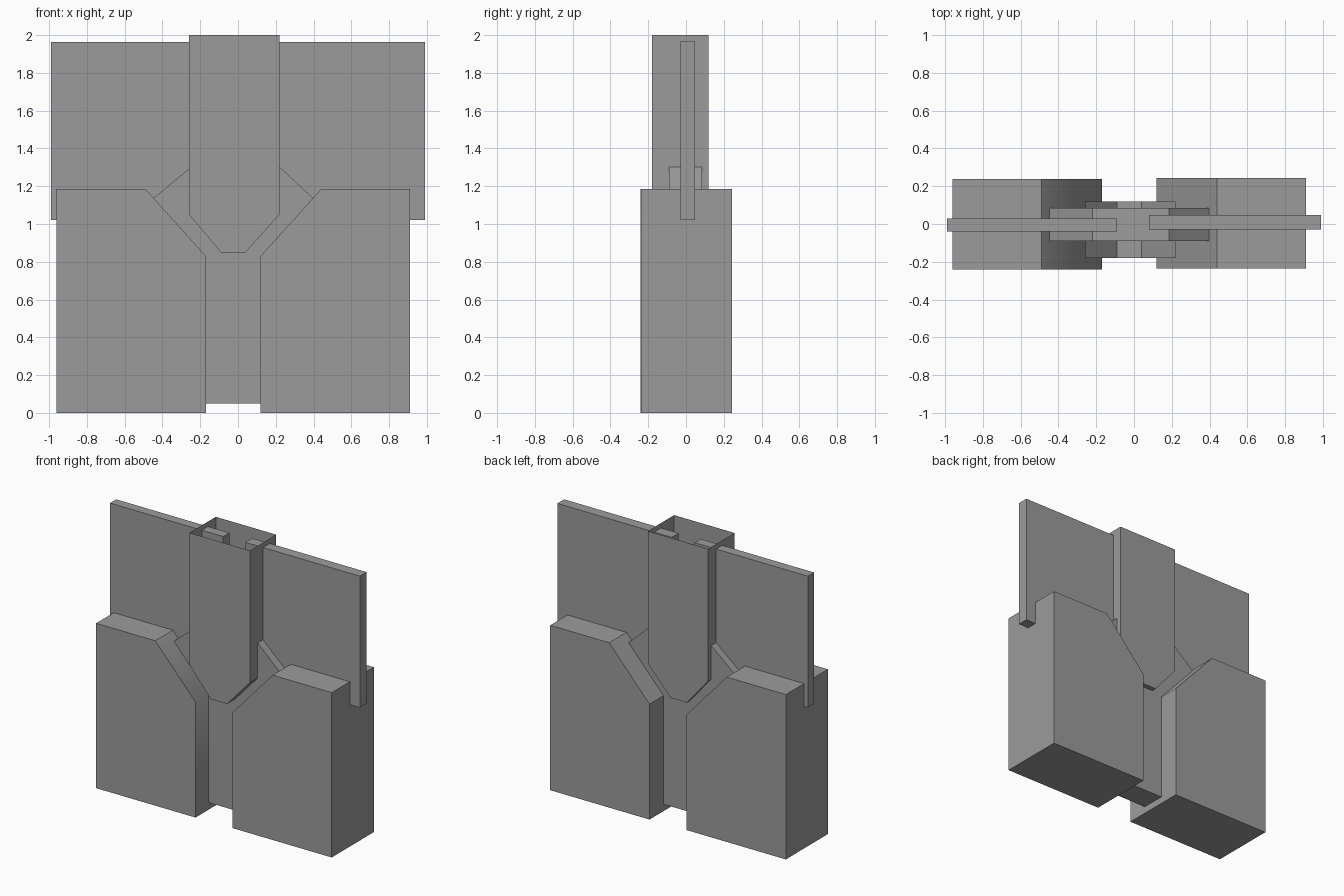
import bpy, bmesh

cube = bpy.data.objects.get("Cube")
if cube:
    bpy.data.objects.remove(cube, do_unlink=True)

grey = bpy.data.materials.new("mid_grey")
grey.use_nodes = True
colour = (0.33, 0.33, 0.33, 1.0)
grey.diffuse_color = colour
bsdf = next(n for n in grey.node_tree.nodes if n.type == 'BSDF_PRINCIPLED')
bsdf.inputs["Base Color"].default_value = colour


def prism(name, profile, y0, y1, open_sides=(), smooth_sides=()):
    """Extrude an (x, z) outline from y0 to y1; side i joins points i and i+1."""
    bm = bmesh.new()
    front = [bm.verts.new((x, y0, z)) for x, z in profile]
    back = [bm.verts.new((x, y1, z)) for x, z in profile]
    bm.faces.new(front)
    bm.faces.new(back[::-1])
    n = len(profile)
    for i in range(n):
        if i in open_sides:
            continue
        j = (i + 1) % n
        face = bm.faces.new((front[j], front[i], back[i], back[j]))
        face.smooth = i in smooth_sides
    mesh = bpy.data.meshes.new(name)
    bm.to_mesh(mesh)
    bm.free()
    mesh.materials.append(grey)
    obj = bpy.data.objects.new(name, mesh)
    bpy.context.collection.objects.link(obj)
    return obj


# Lower blocks with a chamfered inner shoulder (outlines run anticlockwise)
prism("right_block",
      [(-0.96, 0), (-0.17, 0), (-0.17, 0.83), (-0.49, 1.185), (-0.96, 1.185)],
      -0.24, 0.237, smooth_sides=(1, 2))
prism("left_block",
      [(0.12, 0), (0.91, 0), (0.91, 1.185), (0.44, 1.185), (0.12, 0.83)],
      -0.235, 0.243)

# Inner core: stem between the blocks, widening into shoulders
prism("core",
      [(-0.20, 0.05), (0.15, 0.05), (0.15, 0.84), (0.405, 1.13),
       (0.185, 1.335), (-0.22, 1.325), (-0.45, 1.135), (-0.20, 0.84)],
      -0.09, 0.085)

# Central wedge: thin-walled sleeve, open at the top
prism("wedge_sleeve",
      [(-0.09, 0.85), (0.04, 0.85), (0.22, 1.05), (0.22, 2.0),
       (-0.26, 2.0), (-0.26, 1.05)],
      -0.18, 0.12, open_sides=(3,))

# Upper side panels, whose inner ends reach into the sleeve
for name, x0, x1, y0, y1 in (("right_panel", -0.99, -0.09, -0.04, 0.03),
                             ("left_panel", 0.08, 0.99, -0.03, 0.047)):
    prism(name, [(x0, 1.02), (x1, 1.02), (x1, 1.965), (x0, 1.965)], y0, y1)
